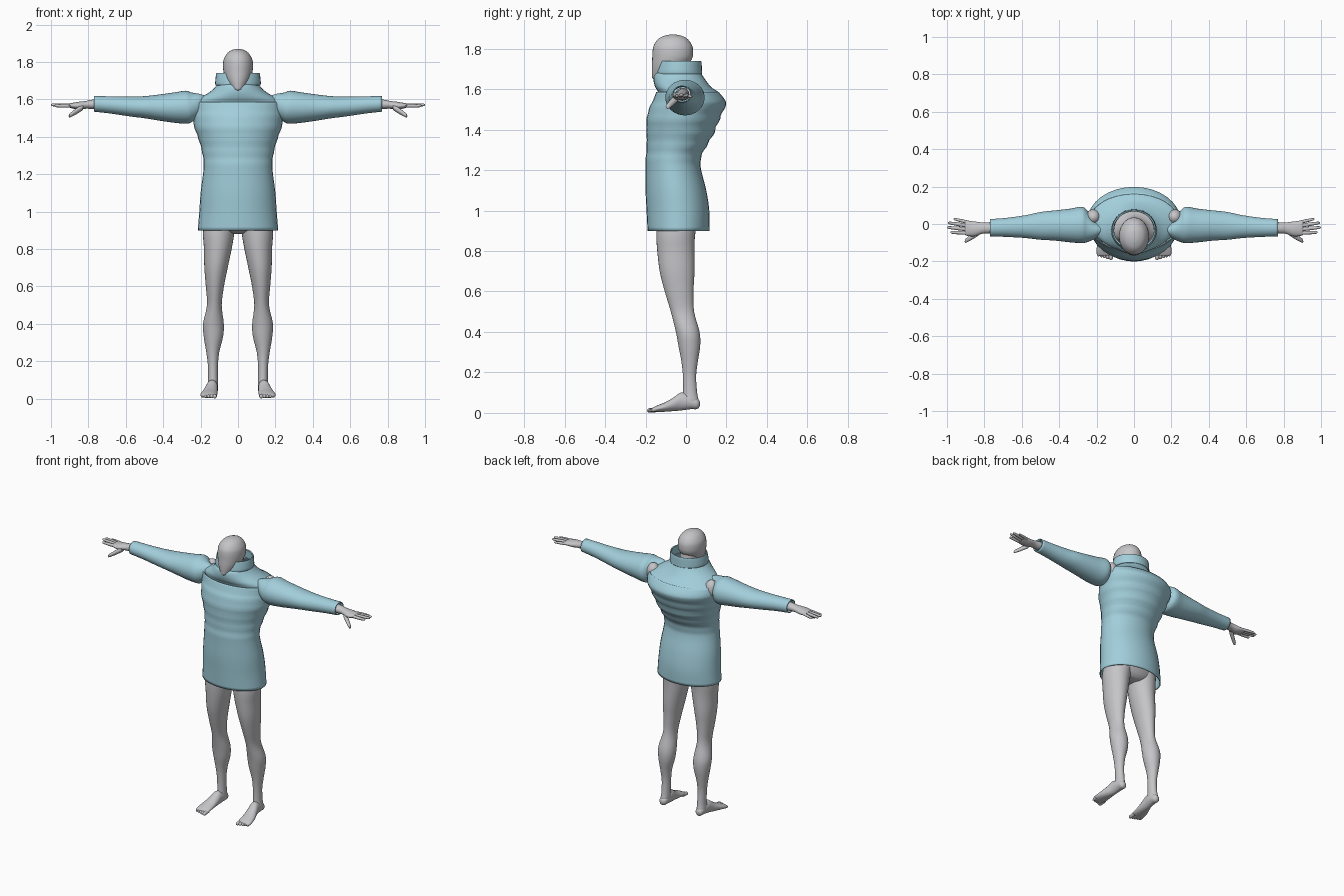
import bpy, bmesh, math
from mathutils import Vector

if "Cube" in bpy.data.objects:
    bpy.data.objects.remove(bpy.data.objects["Cube"], do_unlink=True)


def material(name, colour):
    m = bpy.data.materials.new(name)
    m.use_nodes = True
    m.diffuse_color = colour
    m.node_tree.nodes["Principled BSDF"].inputs["Base Color"].default_value = colour
    return m


SKIN = material("light grey skin", (0.56, 0.56, 0.58, 1))
KNIT = material("pale blue knit", (0.36, 0.62, 0.71, 1))


def smooth_path(rows, steps):
    """Catmull-Rom interpolation through the stations of a loft."""
    out = []
    for i in range(len(rows) - 1):
        p = [Vector(rows[max(0, min(len(rows) - 1, i + k))]) for k in (-1, 0, 1, 2)]
        for j in range(steps):
            t = j / steps
            out.append(0.5 * (2 * p[1] + (p[2] - p[0]) * t
                              + (2 * p[0] - 5 * p[1] + 4 * p[2] - p[3]) * t ** 2
                              + (3 * p[1] - p[0] - 3 * p[2] + p[3]) * t ** 3))
    return out + [Vector(rows[-1])]


def place(axis, t, a, b):
    return {"x": (t, a, b), "y": (a, t, b), "z": (a, b, t)}[axis]


def add_loft(bm, axis, rows, seg=32, steps=4, cap=True, ripple=None):
    """Elliptical rings: each station is (position, centre a, centre b, radius a, radius b)."""
    rings = []
    for t, ca, cb, ra, rb in smooth_path(rows, steps):
        ring = []
        for k in range(seg):
            ang = math.tau * k / seg
            a, b = math.cos(ang), math.sin(ang)
            grow = ripple(t, b) if ripple else 0
            ring.append(bm.verts.new(place(axis, t, ca + a * (abs(ra) + grow), cb + b * (abs(rb) + grow))))
        rings.append(ring)
    for r, s in zip(rings, rings[1:]):
        for k in range(seg):
            n = (k + 1) % seg
            bm.faces.new((r[k], r[n], s[n], s[k]))
    if cap:
        bm.faces.new(rings[0])
        bm.faces.new(rings[-1])


def finish(name, bm, mat, mirror=False, thick=0):
    bmesh.ops.recalc_face_normals(bm, faces=bm.faces)
    me = bpy.data.meshes.new(name)
    bm.to_mesh(me)
    bm.free()
    me.materials.append(mat)
    ob = bpy.data.objects.new(name, me)
    bpy.context.collection.objects.link(ob)
    bpy.ops.object.select_all(action="DESELECT")
    ob.select_set(True)
    bpy.context.view_layer.objects.active = ob
    bpy.ops.object.shade_smooth_by_angle(angle=math.radians(50))
    if thick:
        mod = ob.modifiers.new("thickness", "SOLIDIFY")
        mod.thickness, mod.offset = thick, -1
    if mirror:
        ob.modifiers.new("mirror", "MIRROR")
    return ob


def loft(name, mat, axis, rows, mirror=False, thick=0, **kw):
    bm = bmesh.new()
    add_loft(bm, axis, rows, **kw)
    return finish(name, bm, mat, mirror, thick)


def upright(rows):
    """(z, half width, front y, back y) to loft stations centred on x = 0."""
    return [(z, 0, (f + b) / 2, w, (b - f) / 2) for z, w, f, b in rows]


def limb(rows):
    """(z, inner x, outer x, front y, back y) to loft stations."""
    return [(z, (i + o) / 2, (f + b) / 2, (o - i) / 2, (b - f) / 2) for z, i, o, f, b in rows]


# Head with a tapering face
loft("head", SKIN, "z", upright([
    (1.87, .004, -.07, -.06), (1.866, .026, -.1, -.03), (1.85, .054, -.135, .005),
    (1.82, .074, -.158, .028), (1.79, .08, -.165, .035), (1.75, .078, -.167, .03),
    (1.71, .066, -.169, 0), (1.67, .045, -.168, -.03), (1.65, .028, -.163, -.06),
    (1.63, .01, -.13, -.1)]))

# Trunk and neck beneath the sweater
loft("trunk", SKIN, "z", upright([
    (.88, .06, -.09, .02), (.91, .17, -.14, .05), (1, .18, -.15, .08), (1.2, .15, -.15, .045),
    (1.4, .17, -.13, .09), (1.5, .18, -.12, .1), (1.56, .16, -.1, .08),
    (1.62, .07, -.09, .04), (1.74, .05, -.08, .02)]))


# Sweater body, yoke and collar, with soft folds strongest on the back
def folds(z, side):
    if not 1.22 < z < 1.56:
        return 0
    fade = math.sin((z - 1.22) / .34 * math.pi)
    return .005 * fade * (.35 + .65 * max(0, side)) * math.sin(z * math.tau / .065)


loft("sweater_body", KNIT, "z", upright([
    (.9, .215, -.19, .115), (1, .207, -.195, .115), (1.1, .2, -.2, .1), (1.2, .187, -.2, .075),
    (1.25, .184, -.2, .072), (1.3, .188, -.195, .09), (1.37, .205, -.195, .132),
    (1.45, .233, -.195, .165), (1.51, .245, -.18, .192), (1.54, .25, -.165, .197),
    (1.585, .247, -.147, .162)]), cap=False, thick=.005, ripple=folds)
loft("sweater_yoke", KNIT, "z", upright([
    (1.575, .24, -.135, .168), (1.59, .234, -.14, .154), (1.61, .2, -.152, .125),
    (1.64, .15, -.16, .1), (1.67, .118, -.158, .08), (1.685, .11, -.143, .073)]),
    cap=False, thick=.004)
loft("sweater_collar", KNIT, "z", upright([
    (1.675, .12, -.148, .08), (1.69, .122, -.147, .079), (1.73, .118, -.139, .077),
    (1.74, .116, -.135, .074)]), cap=False, thick=.008)

# Sleeves
loft("sleeves", KNIT, "x", [
    (.175, -.03, 1.59, .025, .03), (.21, -.03, 1.57, .05, .06), (.25, -.012, 1.557, .085, .08),
    (.28, -.005, 1.558, .097, .088), (.34, -.008, 1.556, .09, .081), (.42, -.008, 1.556, .081, .07),
    (.5, -.01, 1.558, .074, .059), (.58, -.014, 1.562, .061, .053), (.68, -.018, 1.57, .051, .046),
    (.77, -.02, 1.576, .046, .042)], cap=False, mirror=True, thick=.005)

# Shoulder points showing at the sleeve seams
bm = bmesh.new()
bmesh.ops.create_uvsphere(bm, u_segments=24, v_segments=14, radius=1)
bmesh.ops.scale(bm, vec=(.042, .042, .06), verts=bm.verts)
bmesh.ops.translate(bm, vec=(.217, .037, 1.567), verts=bm.verts)
finish("shoulders", bm, SKIN, mirror=True)

# Hands: wrist and palm, then tapering fingers and thumb
bm = bmesh.new()
add_loft(bm, "x", [
    (.68, -.018, 1.574, .034, .032), (.78, -.021, 1.573, .03, .025), (.81, -.022, 1.571, .03, .021),
    (.85, -.026, 1.566, .039, .021), (.88, -.024, 1.566, .041, .016), (.9, -.02, 1.567, .04, .011),
    (.905, -.02, 1.567, .034, .006)], seg=20)
DIGITS = [((.88, .008, 1.566), (.965, .027, 1.563), .009),
          ((.885, -.01, 1.567), (.995, .007, 1.569), .01),
          ((.885, -.029, 1.567), (1, -.018, 1.571), .01),
          ((.88, -.048, 1.566), (.982, -.045, 1.565), .01),
          ((.83, -.045, 1.558), (.905, -.093, 1.51), .016)]
for start, end, r in DIGITS:
    rows = []
    for t, k in ((0, 1), (.4, 1), (.75, .85), (.94, .65), (1, .15)):
        p = Vector(start).lerp(Vector(end), t)
        rows.append((*p, r * k, r * k))
    add_loft(bm, "x", rows, seg=12, steps=3)
finish("hands", bm, SKIN, mirror=True)

# Legs
loft("legs", SKIN, "z", limb([
    (.96, .005, .18, -.145, .06), (.88, .02, .187, -.147, .045), (.8, .034, .182, -.142, .042),
    (.7, .055, .18, -.13, .042), (.6, .075, .172, -.105, .037), (.5, .087, .166, -.075, .04),
    (.4, .076, .187, -.05, .067), (.33, .08, .183, -.037, .07), (.25, .1, .17, -.022, .058),
    (.18, .107, .161, -.015, .05), (.1, .107, .16, -.014, .055), (.06, .107, .163, -.02, .062),
    (.035, .115, .155, 0, .055)]), mirror=True)

# Feet and toes
bm = bmesh.new()
add_loft(bm, "y", [
    (.068, .135, .045, .01, .012), (.055, .135, .045, .024, .026), (.02, .135, .054, .029, .036),
    (-.025, .139, .056, .031, .044), (-.06, .145, .043, .036, .034), (-.1, .152, .03, .042, .024),
    (-.14, .156, .021, .045, .017), (-.165, .157, .015, .041, .011), (-.17, .157, .014, .03, .006)],
    seg=24)
for i in range(5):
    x, r, tip = .124 + .0165 * i, .011 - .001 * i, -.192 + .0045 * i
    add_loft(bm, "y", [(-.14, x, .015, r, r), (tip + .012, x, .012, r, r),
                       (tip + .003, x, .011, r * .7, r * .7), (tip, x, .011, r * .2, r * .2)],
             seg=12, steps=3)
finish("feet", bm, SKIN, mirror=True)
